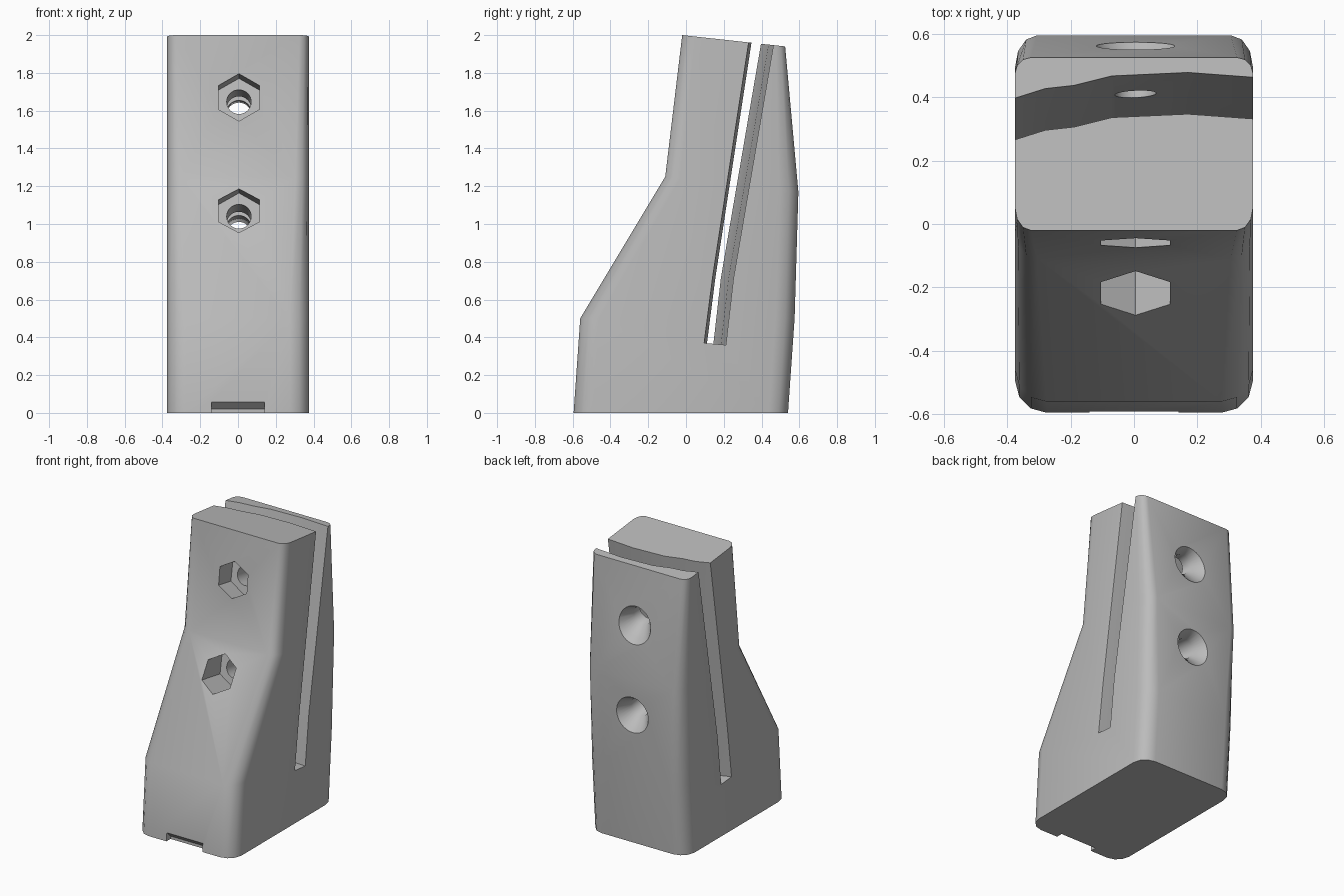
import bpy, bmesh, math
from mathutils import Vector

if "Cube" in bpy.data.objects:
    bpy.data.objects.remove(bpy.data.objects["Cube"], do_unlink=True)

grey = bpy.data.materials.new("plain grey")
grey.use_nodes = True
GREY = (0.5, 0.5, 0.5, 1)
grey.diffuse_color = GREY
grey.node_tree.nodes["Principled BSDF"].inputs["Base Color"].default_value = GREY


def loft(name, rings):
    """Skin a closed solid through rings with equal point counts."""
    bm = bmesh.new()
    loops = [[bm.verts.new(p) for p in ring] for ring in rings]
    n = len(loops[0])
    for low, high in zip(loops, loops[1:]):
        for i in range(n):
            j = (i + 1) % n
            bm.faces.new((low[i], low[j], high[j], high[i]))
    bm.faces.new(loops[0][::-1])
    bm.faces.new(loops[-1])
    bmesh.ops.recalc_face_normals(bm, faces=bm.faces)
    mesh = bpy.data.meshes.new(name)
    bm.to_mesh(mesh)
    bm.free()
    mesh.materials.append(grey)
    obj = bpy.data.objects.new(name, mesh)
    bpy.context.collection.objects.link(obj)
    return obj


def body_ring(front, back, rx, front_ry, back_ry, half=0.375):
    """Rounded rectangle between a front and a back (y, z) point."""
    (yf, zf), (yb, zb) = front, back
    ring = []
    for sx, sy in ((1, -1), (1, 1), (-1, 1), (-1, -1)):
        ry = front_ry if sy < 0 else back_ry
        edge = yf if sy < 0 else yb
        steps = range(4) if sx * sy < 0 else range(3, -1, -1)
        for k in steps:
            a = math.radians(30 * k)
            x = sx * (half - rx + rx * math.sin(a))
            y = edge - sy * ry * (1 - math.cos(a))
            ring.append((x, y, zf + (zb - zf) * (y - yf) / (yb - yf)))
    return ring


# Main body
body = loft("wedge_body", [
    body_ring((-0.595, 0), (0.54, 0), 0.1, 0.1, 0.1),
    body_ring((-0.56, 0.5), (0.575, 0.5), 0.1, 0.1, 0.1),
    body_ring((-0.11, 1.25), (0.595, 1.17), 0.07, 0.08, 0.1),
    body_ring((-0.02, 2.0), (0.525, 1.94), 0.05, 0.07, 0.05),
])


def cut(cutter):
    cutter.hide_render = True
    mod = body.modifiers.new(cutter.name, "BOOLEAN")
    mod.operation = "DIFFERENCE"
    mod.solver = "EXACT"
    mod.object = cutter
    bpy.context.view_layer.objects.active = body
    bpy.ops.object.modifier_apply(modifier=mod.name)
    bpy.data.objects.remove(cutter, do_unlink=True)


# Wavy leaning slot, open at the top and both sides
wave = [(-0.4, 0.257), (-0.28, 0.295), (-0.19, 0.305),
        (-0.07, 0.335), (0.17, 0.346), (0.4, 0.329)]
slot = []
for z, shift, width in ((0.37, -0.235, 0.115), (0.72, -0.19, 0.11), (2.1, 0.022, 0.134)):
    near = [(x, y + shift, z - 0.09 * (y - 0.33)) for x, y in wave]
    far = [(x, y + width, z - 0.09 * width) for x, y, z in near]
    slot.append(near + far[::-1])
cut(loft("slot_cutter", slot))


def turned(name, sides, height, stations, x=0.005):
    """Sloping bore with (y, radius) stations along its axis."""
    axis = Vector((0, 1, -0.17)).normalized()
    up = Vector((1, 0, 0)).cross(axis)
    rings = []
    for y, r in stations:
        centre = Vector((x, y, height - 0.17 * y))
        rings.append([centre + r * (math.sin(t) * Vector((1, 0, 0)) + math.cos(t) * up)
                      for t in (math.tau * i / sides for i in range(sides))])
    return loft(name, rings)


# Nut pockets, bolt holes and countersinks
for height, pocket_end, back in ((1.66, 0.08, 0.56), (1.033, -0.04, 0.587)):
    cut(turned("nut_pocket", 6, height, [(-0.6, 0.126), (pocket_end, 0.126)]))
    cut(turned("bolt_hole", 32, height, [(pocket_end - 0.05, 0.065), (back - 0.08, 0.065),
                                         (back, 0.122), (back + 0.05, 0.158)]))

# Release notch at the bottom of the front
notch = [(-0.7, -0.05), (-0.7, 0.165), (-0.592, 0.06), (-0.55, 0.02), (-0.55, -0.05)]
cut(loft("notch_cutter", [[(x, y, z) for y, z in notch] for x in (-0.14, 0.14)]))

# Smooth corners, crisp cut edges
bpy.ops.object.select_all(action="DESELECT")
body.select_set(True)
bpy.context.view_layer.objects.active = body
bpy.ops.object.shade_smooth_by_angle(angle=math.radians(35))
